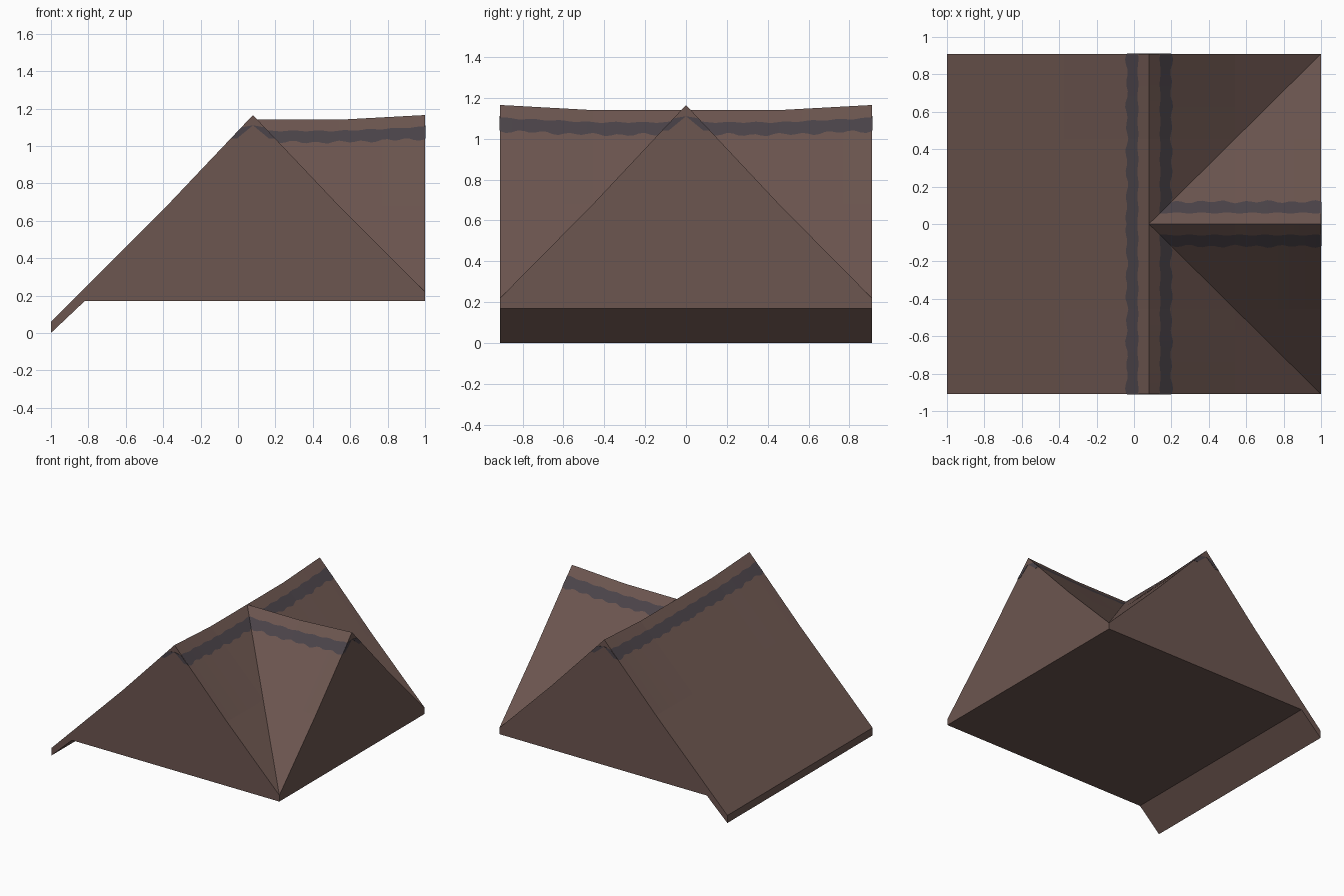
import bpy, bmesh, math

if "Cube" in bpy.data.objects:
    bpy.data.objects.remove(bpy.data.objects["Cube"])

RX, RZ, W = 0.08, 1.14, 0.91        # ridge x, ridge height, half width
S = 0.92 / W                        # slope of the two short valley slopes
N = 32
TS = [W * i / N for i in range(N + 1)]


def material(name, col):
    m = bpy.data.materials.new(name)
    m.diffuse_color = (*col, 1)
    m.use_nodes = True
    m.node_tree.nodes["Principled BSDF"].inputs["Base Color"].default_value = m.diffuse_color
    return m


brown = material("brown roof", (0.150, 0.092, 0.079))
slate = material("slate band", (0.070, 0.057, 0.067))


def lift(t, d):
    # ridges curl up slightly towards the gable ends
    return 0.025 * max(0, t / 0.455 - 1) * max(0, 1 - d / 0.455)


def band(t):
    # wavy upper and lower edges of the painted band
    return (0.059 + 0.003 * math.sin(t * 47 + 1),
            0.119 + 0.006 * math.sin(t * 52) + 0.003 * math.sin(t * 23))


bm = bmesh.new()


def skin(columns, band_row=1):
    # quads between neighbouring columns, band row painted slate
    vs = [[bm.verts.new(p) for p in c] for c in columns]
    for a, b in zip(vs, vs[1:]):
        for r in range(len(a) - 1):
            f = bm.faces.new((a[r], a[r + 1], b[r + 1], b[r]))
            f.material_index = int(r == band_row)


# long left slope, wrapping round the eave and under the base
cols = []
for y in [-t for t in reversed(TS[1:])] + TS:
    t = abs(y)
    c = [(RX - d, y, RZ - d + lift(t, d)) for d in (0, *band(t), 0.455, 1.08)]
    cols.append(c + [(-1, y, 0), (-0.82, y, 0.17), (1, y, 0.17)])
skin(cols)

# four valley slopes, clipped along the valley where d == t
for side in (-1, 1):
    main, cross = [], []
    for t in TS:
        ds = [min(d, t) for d in (0, *band(t), 0.455, W)]
        main.append([(RX + d * S, side * t, RZ - d * S + lift(t, d)) for d in ds])
        cross.append([(RX + t * S, side * d, RZ - d * S + lift(t, d)) for d in ds])
    skin(main)
    skin(cross)

    # front and back gable walls
    wall = cols[0 if side < 0 else -1] + list(reversed(main[-1][1:]))
    bm.faces.new([bm.verts.new(p) for p in wall])

# right gable wall
half = cross[-1]
wall = ([(1, -W, 0.17)] + [(x, -y, z) for x, y, z in reversed(half)]
        + half[1:] + [(1, W, 0.17)])
bm.faces.new([bm.verts.new(p) for p in wall])

bmesh.ops.remove_doubles(bm, verts=bm.verts, dist=0.0002)
bmesh.ops.dissolve_degenerate(bm, edges=bm.edges, dist=0.0002)
bmesh.ops.recalc_face_normals(bm, faces=bm.faces)


def finish(name, mats):
    me = bpy.data.meshes.new(name)
    bm.to_mesh(me)
    bm.free()
    for m in mats:
        me.materials.append(m)
    bpy.context.collection.objects.link(bpy.data.objects.new(name, me))


finish("roof", [brown, slate])

# small painted chevrons where the bands wrap onto the gable tops
bm = bmesh.new()
outline = [(0.0, 1.11), (0.058, 1.10), (0.118, 1.04), (0.085, 1.04)]
for place in (lambda u, z, o: (RX + u, -W - o, z),
              lambda u, z, o: (RX + u, W + o, z),
              lambda u, z, o: (1 + o, u, z)):
    for s in (-1, 1):
        back = [bm.verts.new(place(s * u, z, 0)) for u, z in outline]
        front = [bm.verts.new(place(s * u, z, 0.002)) for u, z in outline]
        bm.faces.new(back)
        bm.faces.new(front)
        for i in range(4):
            j = (i + 1) % 4
            bm.faces.new((back[i], back[j], front[j], front[i]))
bmesh.ops.recalc_face_normals(bm, faces=bm.faces)
finish("gable_bands", [slate])
